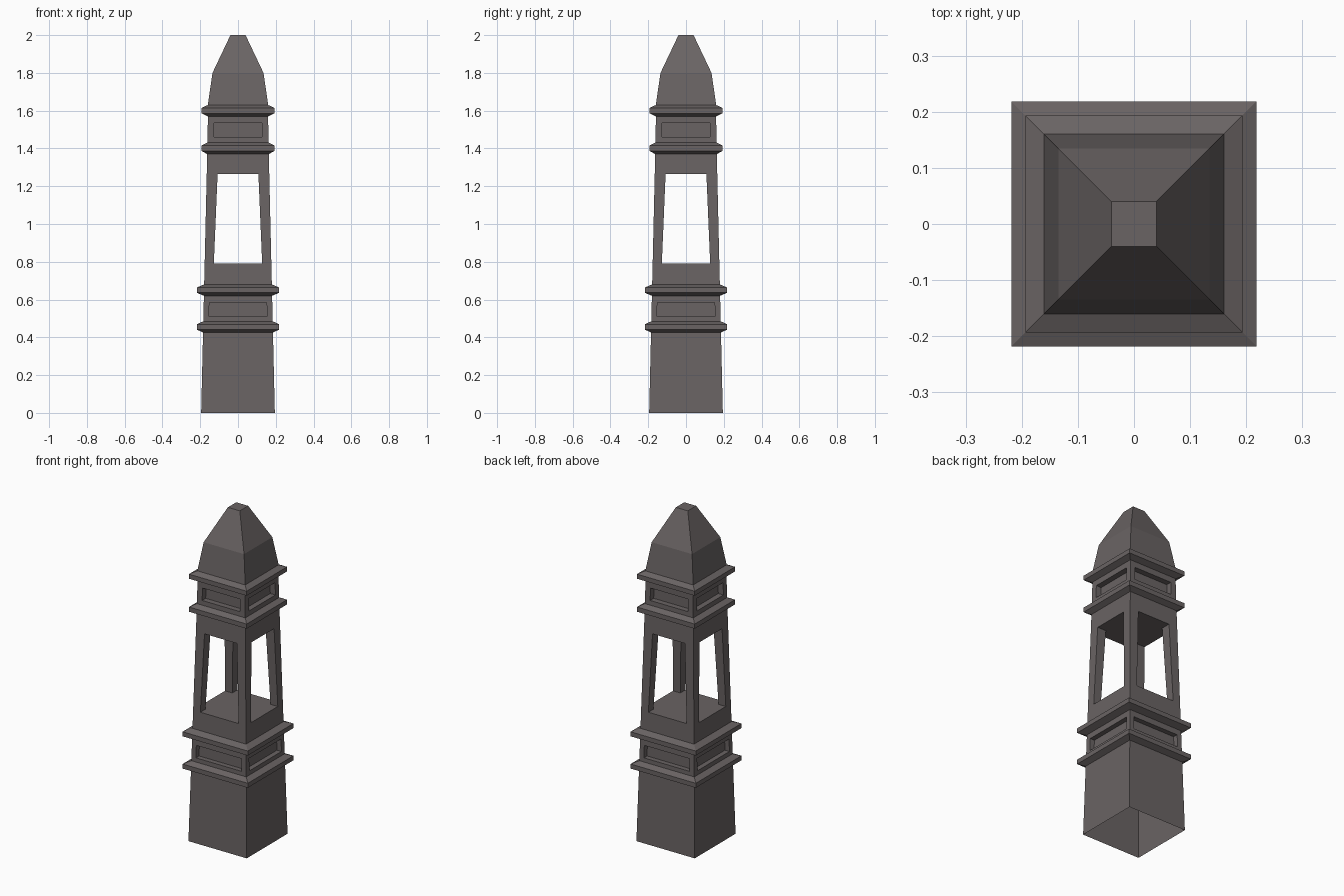
import bpy, bmesh

if "Cube" in bpy.data.objects:
    bpy.data.objects.remove(bpy.data.objects["Cube"])

stone = bpy.data.materials.new("dark warm grey stone")
stone.diffuse_color = (0.143, 0.126, 0.126, 1)
stone.use_nodes = True
stone.node_tree.nodes["Principled BSDF"].inputs["Base Color"].default_value = stone.diffuse_color


def half(z):
    # half width of the tapering shaft at height z
    return 0.195 - 0.035 * min(z, 1.5) / 1.5


def finish(name, bm):
    bmesh.ops.recalc_face_normals(bm, faces=bm.faces)
    me = bpy.data.meshes.new(name)
    bm.to_mesh(me)
    bm.free()
    me.materials.append(stone)
    ob = bpy.data.objects.new(name, me)
    bpy.context.collection.objects.link(ob)
    return ob


def add_loft(bm, rings, bottom=True, top=True):
    # rings: (x0, x1, y0, y1, z) rectangles joined upwards
    loops = []
    for x0, x1, y0, y1, z in rings:
        loops.append([bm.verts.new(p) for p in
                      ((x0, y0, z), (x1, y0, z), (x1, y1, z), (x0, y1, z))])
    for a, b in zip(loops, loops[1:]):
        for i in range(4):
            j = (i + 1) % 4
            bm.faces.new((a[i], a[j], b[j], b[i]))
    if bottom:
        bm.faces.new(loops[0][::-1])
    if top:
        bm.faces.new(loops[-1])


def square_loft(name, profile, bottom=True, top=True):
    bm = bmesh.new()
    add_loft(bm, [(-w, w, -w, w, z) for w, z in profile], bottom, top)
    return finish(name, bm)


def corner_posts(name, z0, z1, in0, in1):
    # four tapered posts between the shaft face and the opening edge
    bm = bmesh.new()
    for sx in (-1, 1):
        for sy in (-1, 1):
            rings = []
            for z, i in ((z0, in0), (z1, in1)):
                xs = sorted((sx * i, sx * half(z)))
                ys = sorted((sy * i, sy * half(z)))
                rings.append((*xs, *ys, z))
            add_loft(bm, rings, False, False)
    return finish(name, bm)


def moulding(z0, z1, out):
    # chamfered square band, as profile points
    c = (z1 - z0) * 0.27
    return [(half(z0), z0), (out, z0 + c), (out, z1 - c), (half(z1), z1)]


# Plinth, open underneath, with first moulding
square_loft("plinth", [(half(0), 0)] + moulding(0.425, 0.485, 0.218)
            + [(half(0.51), 0.51)], bottom=False)

# Lower recessed panels
corner_posts("lower_panel_corners", 0.51, 0.585, 0.153, 0.152)
square_loft("lower_panel_core", [(0.153, 0.51), (0.152, 0.585)], False, False)

# Middle band up to the lantern floor
square_loft("lantern_floor", [(half(0.585), 0.585)] + moulding(0.62, 0.68, 0.218)
            + [(half(0.79), 0.79)])

# Open lantern
corner_posts("lantern_posts", 0.79, 1.265, 0.128, 0.108)

# Band above the lantern
square_loft("lantern_ceiling", [(half(1.265), 1.265)] + moulding(1.37, 1.432, 0.193)
            + [(half(1.46), 1.46)])

# Upper recessed panels
corner_posts("upper_panel_corners", 1.46, 1.535, 0.127, 0.126)
square_loft("upper_panel_core", [(0.127, 1.46), (0.126, 1.535)], False, False)

# Top moulding and pointed cap
square_loft("cap", [(half(1.535), 1.535)] + moulding(1.57, 1.63, 0.193)
            + [(0.135, 1.8), (0.04, 2.0)])
